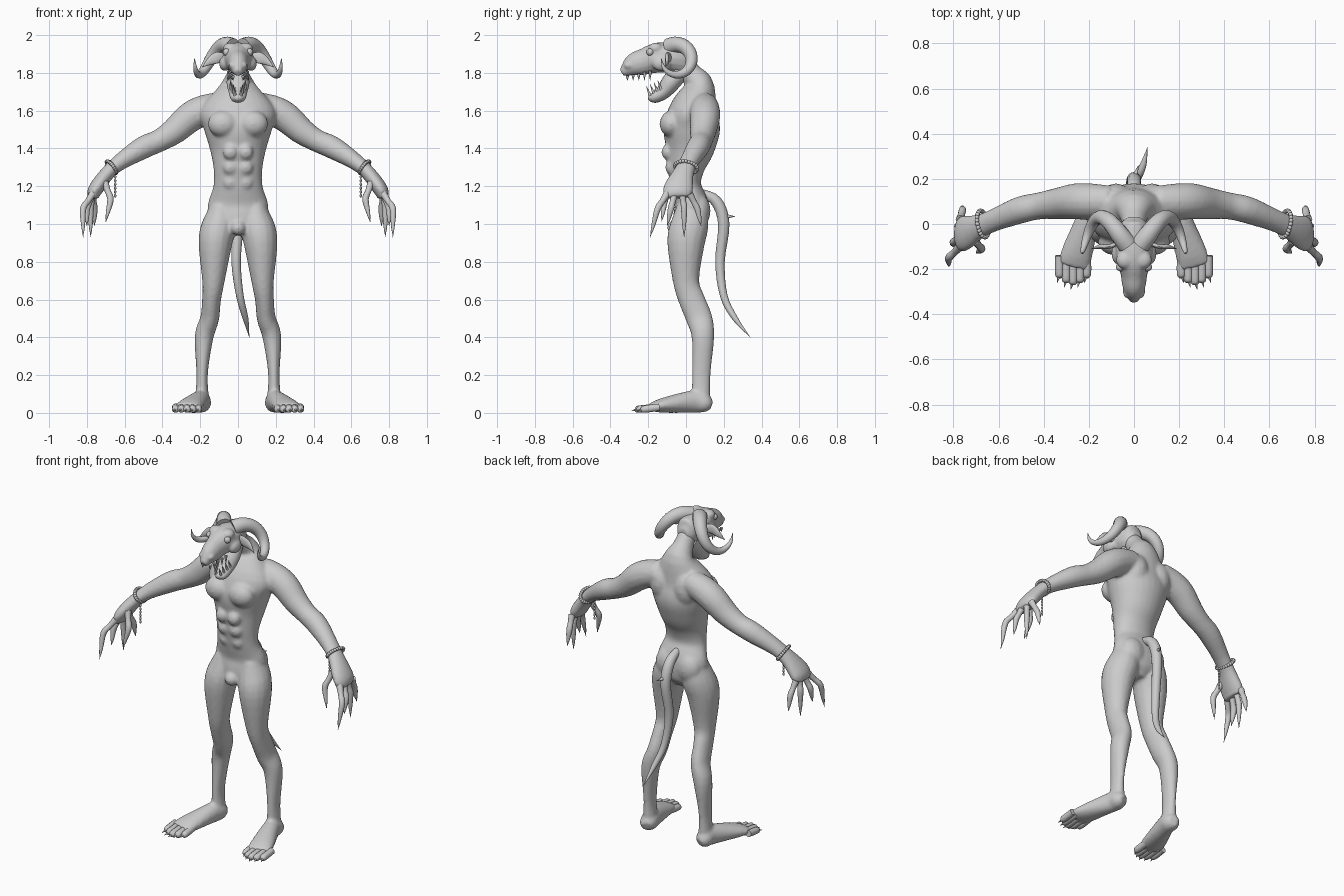
import bpy, bmesh
from math import sin, cos, pi, radians
from mathutils import Vector, Matrix

default_cube = bpy.data.objects.get("Cube")
if default_cube:
    bpy.data.objects.remove(default_cube)

GREY = (0.6, 0.6, 0.6, 1)
skin = bpy.data.materials.new("pale grey")
skin.use_nodes = True
skin.diffuse_color = GREY
skin.node_tree.nodes["Principled BSDF"].inputs["Base Color"].default_value = GREY

ACROSS, ALONG, UP = Vector((1, 0, 0)), Vector((0, 1, 0)), Vector((0, 0, 1))
SLANTED = Vector((.8, .6, .1))
SIDES = (1, -1)


def blend(start, end, amount):
    return Vector(start).lerp(Vector(end), amount)


def curve_point(before, start, end, after, t):
    """Catmull-Rom interpolation between start and end."""
    slope = end - before
    square = before * 2 - start * 5 + end * 4 - after
    cube = start * 3 - before - end * 3 + after
    return start + (slope * t + square * t * t + cube * t ** 3) / 2


def tube(bm, rings, reference=ACROSS, side=1, corners=16, steps=4):
    """Smooth tube through rings: x, y, z, radius along reference, other radius."""
    keys = []
    for x, y, z, *radii in rings:
        keys.append(Vector((x * side, y, z, radii[0], radii[-1])))
    keys = [keys[0] * 2 - keys[1], *keys, keys[-1] * 2 - keys[-2]]
    points = []
    for before, start, end, after in zip(keys, keys[1:], keys[2:], keys[3:]):
        for step in range(steps):
            points.append(curve_point(before, start, end, after, step / steps))
    points.append(keys[-2])
    last = len(points) - 1
    loops = []
    for index, point in enumerate(points):
        ahead, behind = points[min(index + 1, last)], points[max(index - 1, 0)]
        tangent = Vector((ahead - behind)[:3]).normalized()
        wide = (reference - tangent * reference.dot(tangent)).normalized()
        deep = tangent.cross(wide)
        centre = Vector(point[:3])
        wide *= max(point[3], .001)
        deep *= max(point[4], .001)
        angles = [2 * pi * corner / corners for corner in range(corners)]
        loops.append([bm.verts.new(centre + wide * cos(angle) + deep * sin(angle))
                      for angle in angles])
    for lower, upper in zip(loops, loops[1:]):
        for corner in range(corners):
            previous = corner - 1
            bm.faces.new((lower[previous], lower[corner], upper[corner], upper[previous]))
    bm.faces.new(loops[0][::-1])
    bm.faces.new(loops[-1])


def ball(bm, location, size, side=1):
    x, y, z = location
    matrix = Matrix.Translation((x * side, y, z)) @ Matrix.Diagonal((*size, 1))
    bmesh.ops.create_uvsphere(bm, u_segments=16, v_segments=10, radius=1, matrix=matrix)


def spike(bm, base, tip, radius, side=1):
    middle = blend(base, tip, .5)
    tube(bm, [(*base, radius), (*middle, radius * .6), (*tip, 0)], SLANTED, side, 8, 2)


def finish(name, bm, voxel=0):
    """Turn the mesh into a smooth object; a voxel size fuses its pieces."""
    bmesh.ops.recalc_face_normals(bm, faces=bm.faces)
    mesh = bpy.data.meshes.new(name)
    bm.to_mesh(mesh)
    bm.free()
    part = bpy.data.objects.new(name, mesh)
    bpy.context.collection.objects.link(part)
    bpy.ops.object.select_all(action='DESELECT')
    part.select_set(True)
    bpy.context.view_layer.objects.active = part
    if voxel:
        fuse = part.modifiers.new("fuse", 'REMESH')
        fuse.mode, fuse.voxel_size = 'VOXEL', voxel
        soften = part.modifiers.new("soften", 'SMOOTH')
        soften.factor, soften.iterations = .5, 5
        for modifier in ("fuse", "soften"):
            bpy.ops.object.modifier_apply(modifier=modifier)
    part.data.materials.clear()
    part.data.materials.append(skin)
    bpy.ops.object.shade_smooth_by_angle(angle=pi / 3)


# Body: torso, neck and limbs fused into one skin
body = bmesh.new()
tube(body, [(0, .02, .94, .05), (0, .02, 1, .14, .09), (0, .03, 1.1, .16, .09),
            (0, 0, 1.2, .13, .08), (0, 0, 1.3, .13, .1), (0, .02, 1.4, .15, .13),
            (0, .03, 1.5, .18, .15), (0, .04, 1.6, .2, .13), (0, .07, 1.73, .1, .08),
            (0, .03, 1.79, .06), (0, -.02, 1.86, .05)], corners=28)
ball(body, (0, -.06, .98), (.04, .04, .04))
for side in SIDES:
    # Chest, shoulder blade, buttock and knee
    ball(body, (.08, -.08, 1.53), (.08, .06, .07), side)
    ball(body, (.08, .1, 1.58), (.08, .08, .11), side)
    ball(body, (.07, .07, 1.07), (.08, .06, .09), side)
    ball(body, (.14, -.01, .63), (.04, .04, .05), side)
    # Belly muscles
    for row in range(3):
        ball(body, (.04, -.06 - row * .02, 1.22 + row * .08), (.04, .03, .04), side)
    # Arm and palm
    tube(body, [(.1, .1, 1.63, .07), (.19, .1, 1.6, .08), (.26, .1, 1.56, .08),
                (.34, .09, 1.49, .07), (.42, .08, 1.44, .06), (.51, .06, 1.4, .06),
                (.66, 0, 1.3, .05, .04), (.75, -.04, 1.19, .08, .04),
                (.77, -.04, 1.14, .07, .03)], ALONG, side)
    # Leg
    tube(body, [(.09, .03, 1.09, .06, .08), (.1, .02, 1, .09, .1), (.12, 0, .9, .09, .1),
                (.13, 0, .7, .06, .07), (.14, .03, .6, .05, .07), (.15, .07, .5, .05, .07),
                (.18, .09, .4, .05, .06), (.19, .08, .2, .03, .05),
                (.19, .08, .05, .04, .05)], ACROSS, side)
    # Foot
    tube(body, [(.18, .13, .04, .03), (.19, .1, .05, .05), (.2, .04, .06, .05, .06),
                (.25, -.12, .04, .07, .04), (.27, -.19, .03, .07, .02)], ACROSS, side)
finish("body", body, .01)

# Toes with claws
toes = bmesh.new()
for side in SIDES:
    for toe in range(5):
        x, y = .21 + toe * .03, -.22 - .03 * sin(toe * pi / 4)
        tube(toes, [(x, -.14, .03, .02), (x, y, .02, .02), (x, y - .02, .02, .01)],
             ACROSS, side, 10)
        spike(toes, (x, y, .02), (x + .01, y - .04, .01), .01, side)
finish("toes", toes)

# Long clawed fingers fanned out from the palm, and a thumb
digits = [((.705, -.075, 1.22), (.675, -.11, 1.13), (.7, -.13, 1.01))]
for finger in range(4):
    digits.append(((.77, -.1 + finger * .04, 1.16),
                   (.82 - finger * .02, -.15 + finger * .07, 1.08),
                   (.82 - finger * .02, -.19 + finger * .09, .93 + finger % 2 * .06)))
fingers = bmesh.new()
for side in SIDES:
    for base, knuckle, tip in digits:
        tube(fingers, [(*base, .02), (*blend(base, knuckle, .5), .016), (*knuckle, .017),
                       (*blend(knuckle, tip, .6), .01), (*tip, 0)], SLANTED, side, 10)
finish("fingers", fingers)

# Wrist bands with hanging chains
bands = bmesh.new()
wrist, forearm = Vector((.67, 0, 1.3)), Vector((.8, -.2, -.6)).normalized()
wide = (ALONG - forearm * ALONG.dot(forearm)).normalized()
deep = forearm.cross(wide)
for side in SIDES:
    for bead in range(24):
        angle = pi * bead / 12
        ball(bands, wrist + wide * .06 * cos(angle) + deep * .04 * sin(angle), [.01] * 3, side)
    for link in range(7):
        ball(bands, (.65, -.03, 1.27 - link * .02), (.006, .006, .01), side)
finish("wrist_bands", bands)

# Skull with brows, cheeks and nostrils
skull = bmesh.new()
tube(skull, [(0, .03, 1.87, .03), (0, 0, 1.87, .06, .08), (0, -.07, 1.88, .08),
             (0, -.15, 1.88, .08), (0, -.22, 1.86, .06, .07), (0, -.28, 1.84, .05, .06),
             (0, -.34, 1.8, .02)])
for side in SIDES:
    ball(skull, (.04, -.16, 1.93), (.04, .04, .03), side)
    ball(skull, (.07, -.13, 1.85), (.03, .05, .04), side)
    ball(skull, (.03, -.3, 1.84), (.02, .03, .02), side)
finish("skull", skull, .007)

jaw = bmesh.new()
tube(jaw, [(0, -.03, 1.81, .05), (0, -.08, 1.75, .06, .05), (0, -.12, 1.7, .05, .04),
           (0, -.17, 1.67, .04, .03), (0, -.2, 1.67, .02, .01)])
finish("lower_jaw", jaw)

eyes = bmesh.new()
for side in SIDES:
    ball(eyes, (.06, -.19, 1.91), [.02] * 3, side)
finish("eyes", eyes)

# Upper teeth along the snout, lower teeth along the jaw
teeth = bmesh.new()
for side in SIDES:
    for tooth in range(5):
        x, y = .05 - tooth * .006, -.19 - tooth * .03
        spike(teeth, (x, y, 1.81 - tooth * .006), (x, y, 1.76), .009, side)
    for tooth in range(4):
        x, y, z = .04 - tooth * .008, -.13 - tooth * .02, 1.71 - tooth * .01
        spike(teeth, (x, y, z), (x, y - .02, z + .05), .008, side)
finish("teeth", teeth)

ears = bmesh.new()
for side in SIDES:
    tube(ears, [(.06, -.08, 1.88, .02, .01), (.11, -.1, 1.88, .03, .01),
                (.15, -.1, 1.86, .02, .01), (.19, -.11, 1.83, 0)], UP, side)
finish("ears", ears)

# Horns curling back, down and forward on an outward spiral
spiral = []
for step in range(13):
    t = step / 12
    angle = radians(120 - 305 * t)
    spiral.append((.03 + .2 * sin(t * pi / 2), -.05 + .08 * cos(angle),
                   1.87 + .08 * sin(angle), .045 * (1 - t) ** .7))
horns = bmesh.new()
for side in SIDES:
    tube(horns, spiral, ACROSS, side, steps=2)
finish("horns", horns)

# Tail with a small barb
tail = bmesh.new()
tube(tail, [(0, .07, 1.17, .02), (0, .16, 1.12, .03), (0, .2, 1, .03),
            (-.01, .18, .8, .025), (.01, .2, .62, .02), (.04, .26, .5, .015),
            (.06, .34, .4, 0)])
spike(tail, (0, .2, 1.04), (.02, .26, 1.04), .014)
finish("tail", tail)
